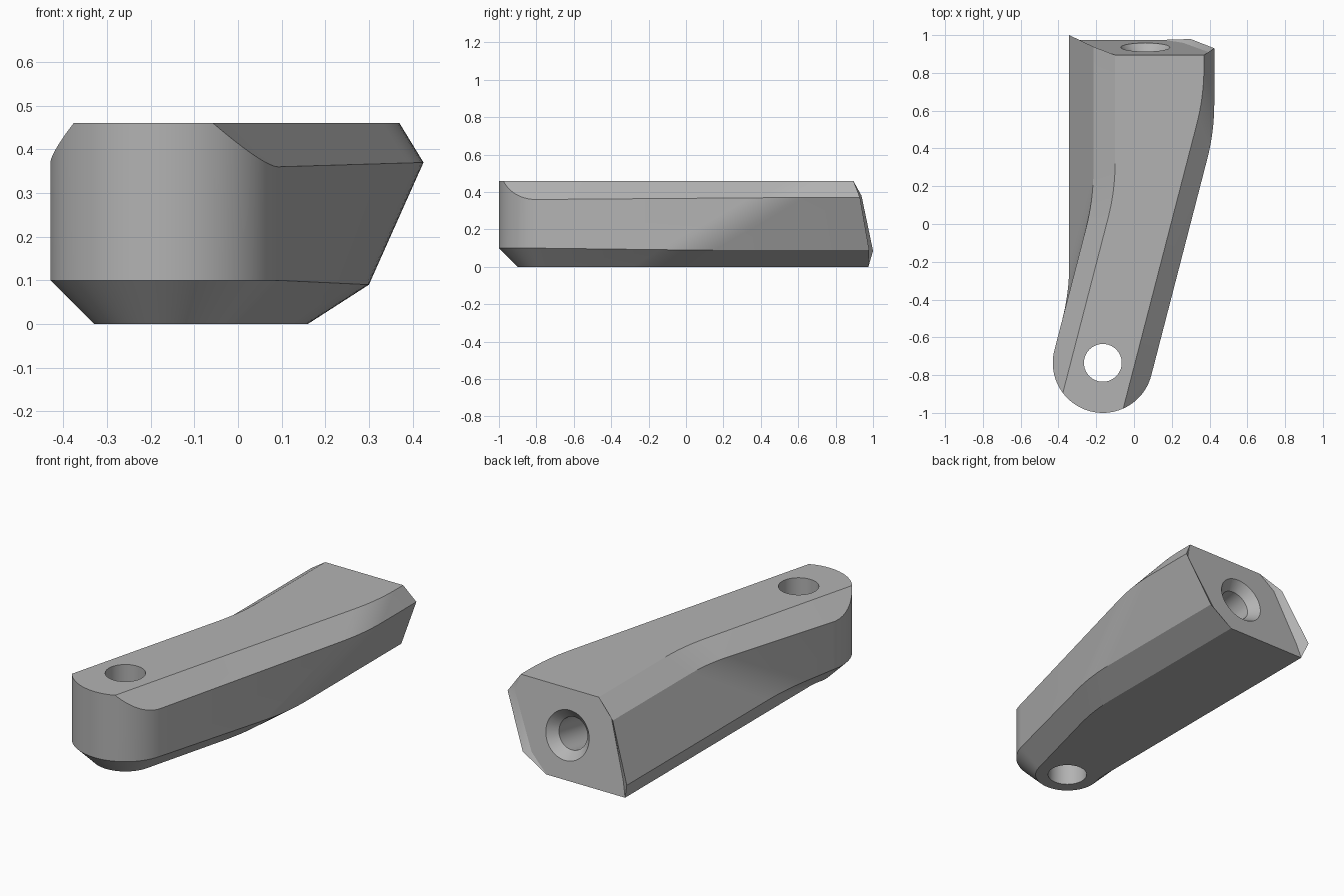
import bpy, bmesh, math
from mathutils import Vector, Matrix

cube = bpy.data.objects.get("Cube")
if cube:
    bpy.data.objects.remove(cube)

ANGLE = math.radians(14.5)           # slant of the front half
PIVOT = Vector((-0.165, -0.735, 0))  # centre of the round end
R, CH, H = 0.265, 0.10, 0.46         # end radius, chamfer, height
PLACE = Matrix.Translation(PIVOT) @ Matrix.Rotation(-ANGLE, 4, 'Z')

grey = bpy.data.materials.new("plain grey")
grey.use_nodes = True
colour = (0.45, 0.45, 0.45, 1)
grey.diffuse_color = colour
grey.node_tree.nodes["Principled BSDF"].inputs["Base Color"].default_value = colour


def back_y(z):
    """Leaning plane of the back face."""
    return 0.975 - 0.175 * z


def finish(bm, name):
    bmesh.ops.recalc_face_normals(bm, faces=bm.faces[:])
    mesh = bpy.data.meshes.new(name)
    bm.to_mesh(mesh)
    bm.free()
    mesh.materials.append(grey)
    obj = bpy.data.objects.new(name, mesh)
    bpy.context.collection.objects.link(obj)
    return obj


def turned(bm, profile, n=64):
    """Closed solid of revolution about z from (radius, z) pairs."""
    rings = [[bm.verts.new((r * math.cos(math.tau * i / n), r * math.sin(math.tau * i / n), z))
              for i in range(n)] for r, z in profile]
    for a, b in zip(rings, rings[1:]):
        for i in range(n):
            j = (i + 1) % n
            bm.faces.new((a[i], a[j], b[j], b[i]))
    bm.faces.new(rings[0][::-1])
    bm.faces.new(rings[-1])


def cut(bm, co, no, fill):
    geom = bm.verts[:] + bm.edges[:] + bm.faces[:]
    res = bmesh.ops.bisect_plane(bm, geom=geom, dist=1e-5, plane_co=co, plane_no=no, clear_outer=True)
    if fill:
        edges = [e for e in res["geom_cut"] if isinstance(e, bmesh.types.BMEdge)]
        bmesh.ops.edgenet_fill(bm, edges=edges)


# Round front end: turned disc, chamfered flat on both sides, front half kept
bm = bmesh.new()
turned(bm, [(R - CH, 0), (R, CH), (R, H)], 96)
for side in (-1, 1):
    cut(bm, (side * (R - CH), 0, H), (side, 0, 1), True)
cut(bm, (0, 0, 0), (0, 1, 0), False)
bm.transform(PLACE)

# Body: eight long edges, each (front offset, front z, back x, back z, back lip, lip inset)
LONG_EDGES = [
    (R - CH, 0, 0.16, 0, 0, 0),
    (R, CH, 0.30, 0.09, 0.02, 0.04),
    (R, H - CH, 0.425, 0.37, 0.02, 0.03),
    (R - CH, H, 0.37, H, 0, 0),
    (CH - R, H, -0.10, H, 0, 0),
    (-R, H - CH, -0.215, 0.38, 0.03, 0.03),
    (-R, CH, -0.343, 0.085, 0.04, 0.05),
    (CH - R, 0, -0.315, 0, 0, 0),
]
STEPS = 8
columns, cap = [], []
for off, z0, x, z1, lip, inset in LONG_EDGES:
    start = PLACE @ Vector((off, 0, z0))
    bend = Vector((x, start.y + (x - start.x) / math.tan(ANGLE), z1))
    end = Vector((x, back_y(z1) + lip, z1))
    reach = min(0.15, 0.8 * (bend - start).length)
    a = bend + (start - bend).normalized() * reach
    b = bend + (end - bend).normalized() * reach
    path = [start]
    for i in range(STEPS + 1):
        t = i / STEPS
        path.append(a * (1 - t) ** 2 + bend * 2 * t * (1 - t) + b * t * t)
    path.append(end)
    columns.append([bm.verts.new(p) for p in path])
    # back face corner, stepped in behind the side lips
    if lip:
        cap.append(bm.verts.new((x - math.copysign(inset, off), back_y(z1), z1)))
    else:
        cap.append(columns[-1][-1])

for k in range(8):
    p, q = columns[k], columns[(k + 1) % 8]
    for i in range(len(p) - 1):
        bm.faces.new((p[i], q[i], q[i + 1], p[i + 1]))
    rim = [p[-1], q[-1], cap[(k + 1) % 8], cap[k]]
    rim = list(dict.fromkeys(rim))
    if len(rim) > 2:
        bm.faces.new(rim)
bm.faces.new(cap)
bmesh.ops.remove_doubles(bm, verts=bm.verts[:], dist=1e-4)
arm = finish(bm, "arm_body")

# Cutters: upright pivot hole and countersunk socket in the back face
bm = bmesh.new()
turned(bm, [(0.10, -0.1), (0.10, H + 0.1)])
bm.transform(Matrix.Translation(PIVOT))
pivot_cutter = finish(bm, "pivot_hole_cutter")

bm = bmesh.new()
turned(bm, [(0.085, -0.45), (0.085, -0.05), (0.13, 0), (0.13, 0.1)])
normal = Vector((0, 1, 0.175))
bm.transform(Matrix.Translation((0.06, back_y(0.225), 0.225)) @ normal.to_track_quat('Z', 'Y').to_matrix().to_4x4())
socket_cutter = finish(bm, "socket_cutter")

bpy.context.view_layer.objects.active = arm
for cutter in (pivot_cutter, socket_cutter):
    cutter.hide_render = True
    mod = arm.modifiers.new("hole", 'BOOLEAN')
    mod.operation, mod.solver, mod.object = 'DIFFERENCE', 'EXACT', cutter
    bpy.ops.object.modifier_apply(modifier=mod.name)
    bpy.data.objects.remove(cutter)

# Smooth bends, crisp chamfers
bpy.ops.object.select_all(action='DESELECT')
arm.select_set(True)
bpy.ops.object.shade_smooth_by_angle(angle=math.radians(30))
